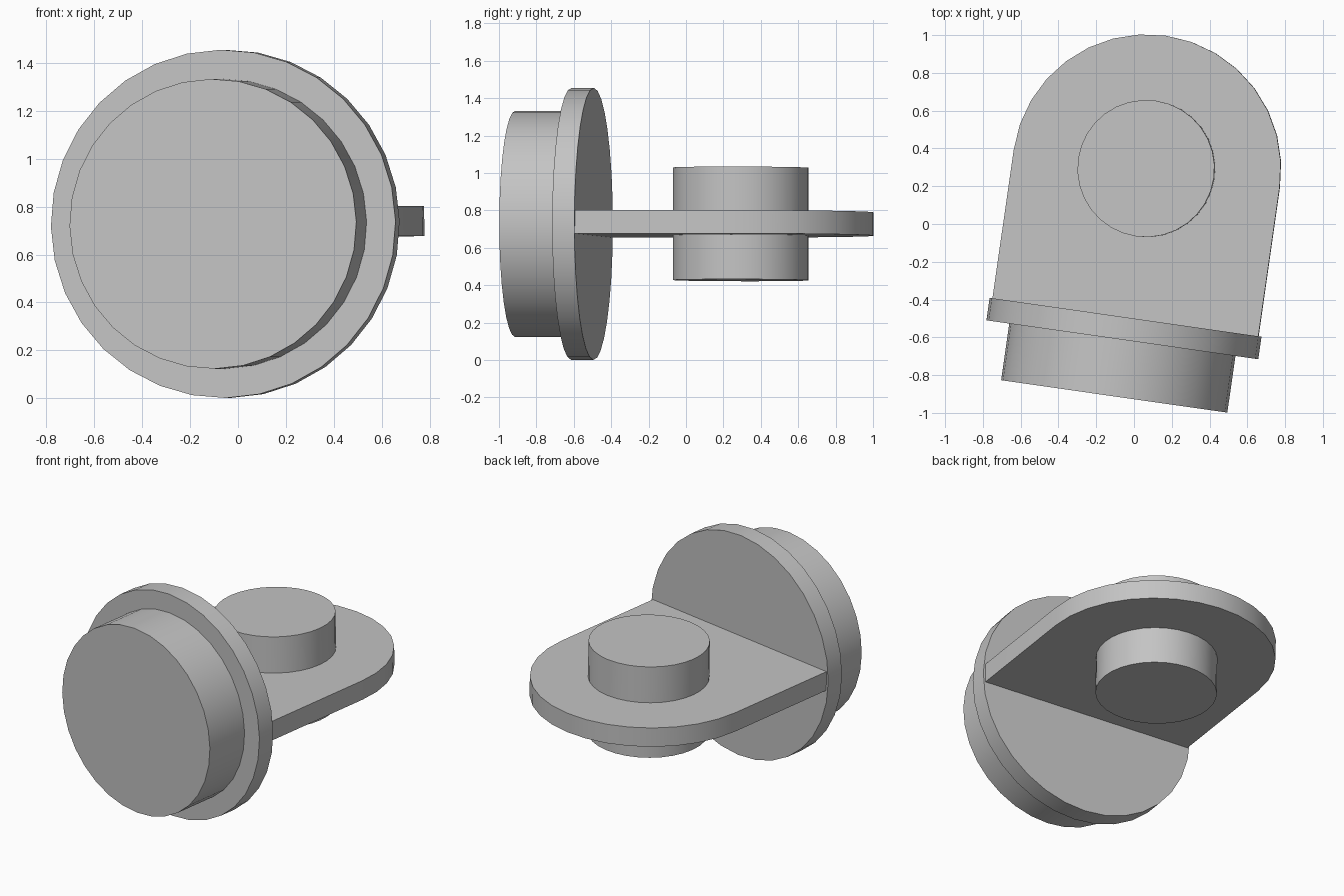
import bpy, bmesh
from math import radians, cos, sin, pi
from mathutils import Matrix

cube = bpy.data.objects.get("Cube")
if cube:
    bpy.data.objects.remove(cube, do_unlink=True)

GREY = (0.55, 0.55, 0.55, 1)
mat = bpy.data.materials.new("plain grey")
mat.use_nodes = True
mat.diffuse_color = GREY
mat.node_tree.nodes["Principled BSDF"].inputs["Base Color"].default_value = GREY

# Shared frame: origin at the boss centre, local +y points away from the discs
FRAME = (Matrix.Translation((0.068, 0.293, 0.728))
         @ Matrix.Rotation(radians(-8.15), 4, 'Z')
         @ Matrix.Rotation(radians(-0.9), 4, 'Y'))
SIDES = 32
FLANGE_BACK = -0.795
FLANGE_FRONT = FLANGE_BACK - 0.12
CAP_FRONT = FLANGE_FRONT - 0.303


def prism(name, outline, low, high, turn=Matrix()):
    """Extrude a closed 2D outline from low to high along its own z axis."""
    bm = bmesh.new()
    base = bm.faces.new([bm.verts.new((x, y, low)) for x, y in outline])
    new = bmesh.ops.extrude_face_region(bm, geom=[base])["geom"]
    verts = [v for v in new if isinstance(v, bmesh.types.BMVert)]
    bmesh.ops.translate(bm, verts=verts, vec=(0, 0, high - low))
    bmesh.ops.recalc_face_normals(bm, faces=bm.faces)
    bm.transform(FRAME @ turn)
    mesh = bpy.data.meshes.new(name)
    bm.to_mesh(mesh)
    bm.free()
    mesh.materials.append(mat)
    obj = bpy.data.objects.new(name, mesh)
    bpy.context.collection.objects.link(obj)
    bpy.ops.object.select_all(action='DESELECT')
    obj.select_set(True)
    bpy.context.view_layer.objects.active = obj
    bpy.ops.object.shade_smooth_by_angle(angle=radians(30))
    return obj


def arc(radius, count):
    return [(radius * cos(2 * pi * i / SIDES), radius * sin(2 * pi * i / SIDES))
            for i in range(count)]


# Upright discs, with their axis along local y
upright = Matrix.Rotation(radians(-90), 4, 'X')
prism("flange", arc(0.727, SIDES), FLANGE_FRONT, FLANGE_BACK, upright)
prism("front_cap", arc(0.605, SIDES), CAP_FRONT, FLANGE_FRONT, upright)

# Flat tongue with a rounded end
R = 0.711
tongue = arc(R, SIDES // 2 + 1) + [(-R, FLANGE_BACK), (R, FLANGE_BACK)]
prism("tongue_plate", tongue, -0.0615, 0.0635)

# Round pin through the tongue
prism("pin", arc(0.363, SIDES), -0.301, 0.301)
